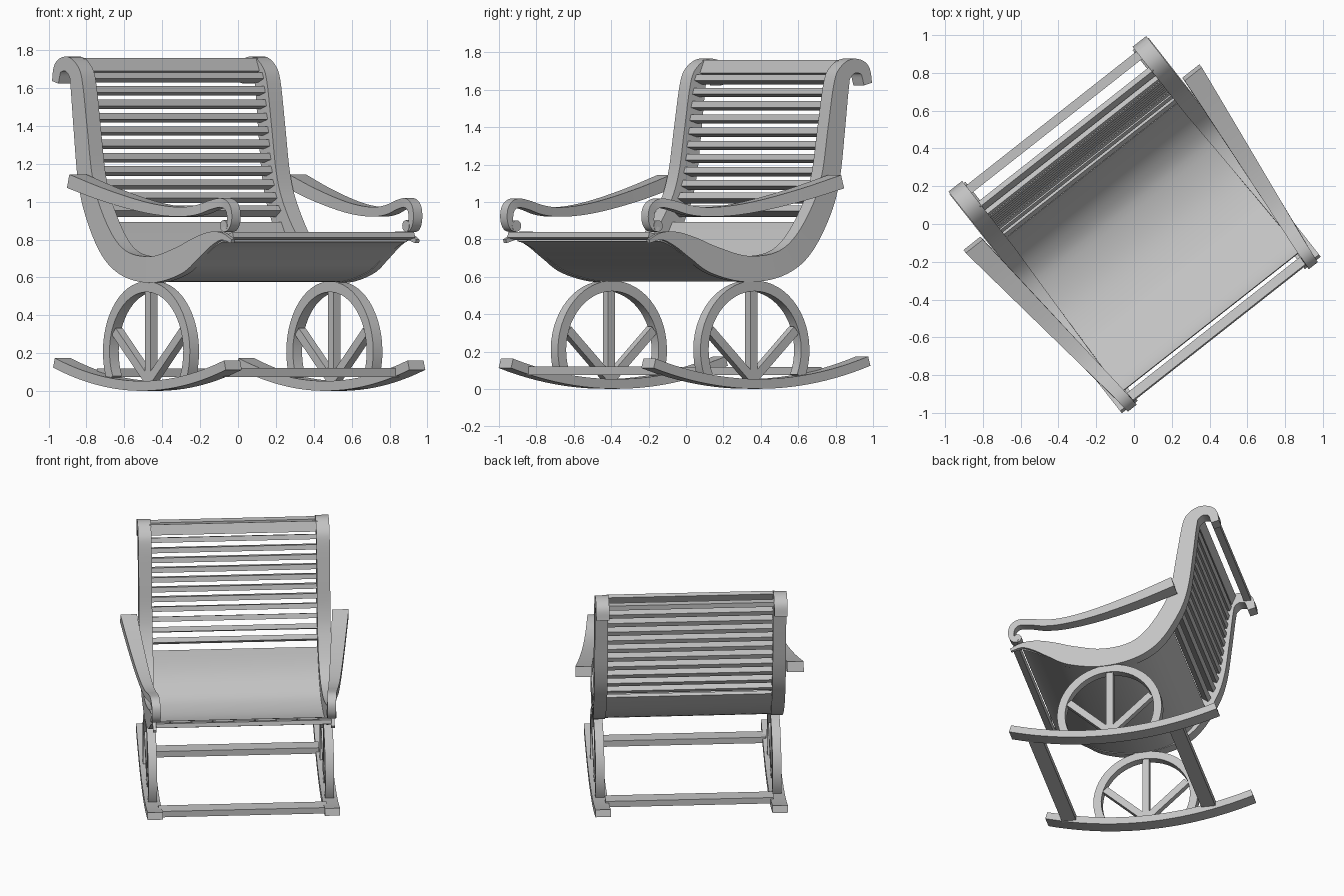
import bpy, bmesh, math
from mathutils import Vector, Matrix

cube = bpy.data.objects.get("Cube")
if cube:
    bpy.data.objects.remove(cube)

TURN = math.radians(38.2)      # the chair stands turned on the ground
SIDE = 0.575                   # inner face of the side frames

grey = bpy.data.materials.new("plain_grey")
grey.use_nodes = True
grey.diffuse_color = (0.55, 0.55, 0.55, 1)
grey.node_tree.nodes["Principled BSDF"].inputs["Base Color"].default_value = (0.55, 0.55, 0.55, 1)
parts = []


def finish(name, bm, mirror=False):
    bmesh.ops.recalc_face_normals(bm, faces=bm.faces)
    mesh = bpy.data.meshes.new(name)
    bm.to_mesh(mesh)
    bm.free()
    mesh.materials.append(grey)
    obj = bpy.data.objects.new(name, mesh)
    bpy.context.collection.objects.link(obj)
    obj.rotation_euler.z = TURN
    if mirror:
        mod = obj.modifiers.new("Mirror", 'MIRROR')
        mod.use_mirror_merge = False
    parts.append(obj)
    return obj


def smooth(points, steps=6):
    """Catmull-Rom curve through points of any dimension."""
    pts = [Vector(p) for p in points]
    pts = [2 * pts[0] - pts[1]] + pts + [2 * pts[-1] - pts[-2]]
    out = []
    for a, b, c, d in zip(pts, pts[1:], pts[2:], pts[3:]):
        for i in range(steps):
            t = i / steps
            out.append(0.5 * (2 * b + (c - a) * t + (2 * a - 5 * b + 4 * c - d) * t * t
                              + (3 * b - a - 3 * c + d) * t ** 3))
    return out + [pts[-2]]


def normals(path):
    """Unit normals of a path in the side plane (forward, up)."""
    res = []
    for i in range(len(path)):
        t = path[min(i + 1, len(path) - 1)] - path[max(i - 1, 0)]
        res.append(Vector((-t[1], t[0])).normalized())
    return res


def band(name, path, width, mirror=True):
    """Sweep a rectangle along (forward, up, half thickness) points."""
    bm = bmesh.new()
    rings = []
    for p, n in zip(path, normals(path)):
        w0, w1 = width(p[0])
        ring = []
        for w, k in ((w0, -p[2]), (w1, -p[2]), (w1, p[2]), (w0, p[2])):
            q = Vector((p[0], p[1])) + n * k
            ring.append(bm.verts.new((w, -q.x, q.y)))
        rings.append(ring)
    for a, b in zip(rings, rings[1:]):
        for i in range(4):
            j = (i + 1) % 4
            bm.faces.new((a[i], a[j], b[j], b[i]))
    bm.faces.new(rings[0])
    bm.faces.new(rings[-1])
    return finish(name, bm, mirror)


def bar(name, u, z, deep, tall, tilt=0.0, reach=SIDE + 0.01):
    """Cross bar running from side to side."""
    bm = bmesh.new()
    m = (Matrix.Translation((0, -u, z)) @ Matrix.Rotation(tilt, 4, 'X')
         @ Matrix.Diagonal((2 * reach, deep, tall, 1)))
    bmesh.ops.create_cube(bm, size=1, matrix=m)
    return finish(name, bm)


# Side frames: slim front lip, seat dip, back and top scroll
frame = smooth([
    (.745, .79, .01), (.66, .817, .02), (.56, .80, .04), (.44, .748, .06),
    (.31, .688, .073), (.10, .642, .07), (-.115, .667, .067), (-.27, .765, .07),
    (-.40, .96, .066), (-.462, 1.137, .062), (-.50, 1.39, .058), (-.533, 1.62, .052),
    (-.56, 1.69, .045), (-.62, 1.727, .039), (-.69, 1.708, .034), (-.715, 1.63, .028)])


def frame_width(u):
    half = .046 - .034 * min(1, max(0, (u + .35) / 1.09))
    return (.62 - half, .62 + half)


band("side_frame", frame, frame_width)

# Curved seat sheet, low in the frames at the front and central at the rear
seat = []
for p, n in zip(frame, normals(frame)):
    if -.37 < p[0] < .67 and p[1] < 1:
        drop = .75 - .6 * min(1, max(0, -.1 - p[0]) / .27)
        q = Vector((p[0], p[1])) + n * drop * p[2]
        seat.append(Vector((q.x, q.y, .014)))
band("seat", seat, lambda u: (-frame_width(u)[0] - .01, frame_width(u)[0] + .01), False)

# Cross bars at the seat front and around the top
bar("seat_front_bar", .708, .818, .05, .03, -.25, .61)
bar("top_rear_bar", -.685, 1.715, .05, .035)
bar("top_board", -.575, 1.718, .03, .075, -.4)

# Back slats follow the frame
back = [p for p in frame if p[1] > .7 and -.57 < p[0] < -.2]
SLATS = 11
for i in range(SLATS):
    z = .95 + i * .0705
    a, b = next((a, b) for a, b in zip(back, back[1:]) if a[1] <= z <= b[1])
    k = (z - a[1]) / (b[1] - a[1])
    lean = math.atan2(a[0] - b[0], b[1] - a[1])
    bar("back_slat", a[0] + (b[0] - a[0]) * k, z, .055, .035, -lean - .15)

# Armrests: wide at the rear, slim and curling down at the front
arm = smooth([
    (-.44, 1.108, .037), (-.2, 1.04, .034), (.04, .985, .03), (.22, .956, .027),
    (.38, .946, .025), (.5, .957, .025), (.6, .983, .024), (.68, .994, .024),
    (.728, .966, .023), (.74, .91, .02), (.725, .866, .016), (.69, .85, .012)])


def arm_width(u):
    t = (u + .44) / 1.18
    return (.68 - .1 * t, .795 - .155 * t)


band("armrest", arm, arm_width)

bm = bmesh.new()
bmesh.ops.create_cone(bm, cap_ends=True, segments=20, radius1=.03, radius2=.03, depth=.064,
                      matrix=Matrix.Translation((.612, -.695, .872)) @ Matrix.Rotation(math.pi / 2, 4, 'Y'))
finish("armrest_scroll", bm, True)

# Rockers
rocker = [Vector((u, .027 + .2175 * (u - .029) ** 2, .026))
          for u in (-.72 + i * 1.46 / 24 for i in range(25))]
band("rocker", rocker, lambda u: (.563, .67))
bar("rocker_front_bar", .58, .098, .1, .045)
bar("rocker_rear_bar", -.41, .096, .1, .045)

# Wheel shaped supports: arch with three spokes
HUB = .04
arch = []
for i in range(37):
    a = math.radians(-24 + i * 228 / 36)
    arch.append(Vector((HUB + .343 * math.cos(a), .208 + .343 * math.sin(a), .028)))
band("wheel_arch", arch, lambda u: (.585, .647))
for du, top in ((0, .54), (.29, .315), (-.29, .315)):
    spoke = [Vector((HUB, .05, .024)), Vector((HUB + du, top, .024))]
    band("wheel_spoke", spoke, lambda u: (.592, .638))

# Shading
bpy.ops.object.select_all(action='DESELECT')
for obj in parts:
    obj.select_set(True)
bpy.context.view_layer.objects.active = parts[0]
bpy.ops.object.shade_smooth_by_angle(angle=math.radians(35))
